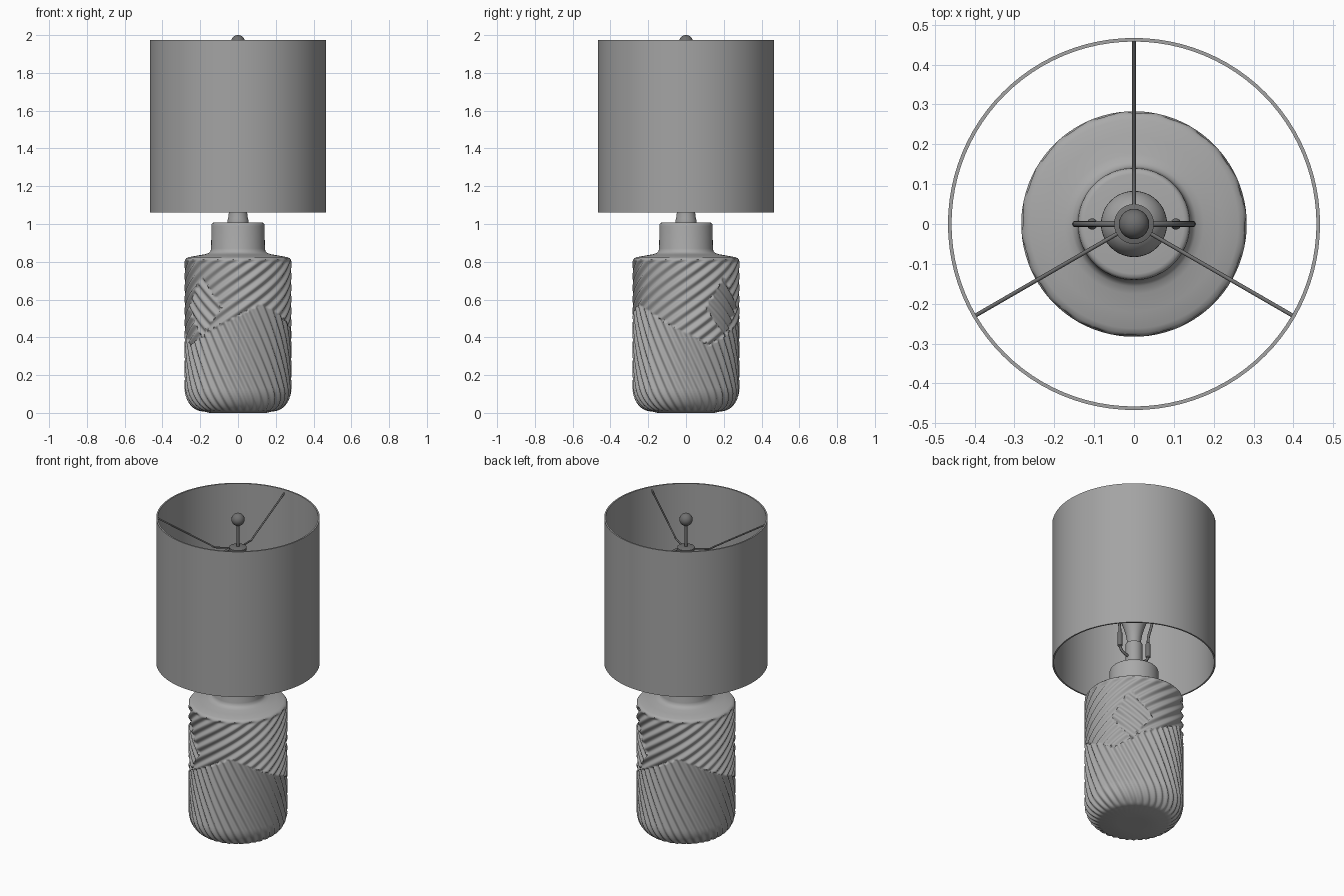
import bpy, bmesh, math
from mathutils import Vector

if "Cube" in bpy.data.objects:
    bpy.data.objects.remove(bpy.data.objects["Cube"])

def material(name, v):
    m = bpy.data.materials.new(name)
    m.diffuse_color = (v, v, v, 1)
    m.use_nodes = True
    m.node_tree.nodes["Principled BSDF"].inputs["Base Color"].default_value = m.diffuse_color
    return m

CERAMIC = material("ceramic grey", 0.40)
FABRIC = material("shade grey", 0.37)
METAL = material("dark metal", 0.16)
GLASS = material("bulb grey", 0.36)

def finish(name, bm, mat, angle=40):
    bmesh.ops.remove_doubles(bm, verts=bm.verts, dist=1e-5)
    bmesh.ops.recalc_face_normals(bm, faces=bm.faces)
    me = bpy.data.meshes.new(name)
    bm.to_mesh(me)
    bm.free()
    ob = bpy.data.objects.new(name, me)
    bpy.context.collection.objects.link(ob)
    me.materials.append(mat)
    bpy.ops.object.select_all(action='DESELECT')
    ob.select_set(True)
    bpy.context.view_layer.objects.active = ob
    bpy.ops.object.shade_smooth_by_angle(angle=math.radians(angle))
    return ob

def lathe(name, profile, mat, n=48, closed=False, offset=None, angle=40, at=(0, 0)):
    """Spin an (r, z) profile about z; offset(theta, r, z) pushes the radius."""
    bm = bmesh.new()
    rings = []
    for r, z in profile:
        ring = []
        for i in range(n):
            t = 2 * math.pi * i / n
            rr = r + (offset(t, r, z) if offset else 0)
            ring.append(bm.verts.new((at[0] + rr * math.cos(t), at[1] + rr * math.sin(t), z)))
        rings.append(ring)
    pairs = list(zip(rings, rings[1:]))
    if closed:
        pairs.append((rings[-1], rings[0]))
    for a, b in pairs:
        for i in range(n):
            j = (i + 1) % n
            bm.faces.new((a[i], a[j], b[j], b[i]))
    if not closed:
        bm.faces.new(rings[0])
        bm.faces.new(rings[-1])
    return finish(name, bm, mat, angle)

def tube(name, pts, radius, mat, n=8):
    """Sweep a round section along a path lying in a vertical plane."""
    pts = [Vector(p) for p in pts]
    d = pts[-1] - pts[0]
    side = Vector((0, 0, 1)).cross(Vector((d.x, d.y, 0))).normalized()
    bm = bmesh.new()
    rings = []
    for i, p in enumerate(pts):
        tan = (pts[min(i + 1, len(pts) - 1)] - pts[max(i - 1, 0)]).normalized()
        up = tan.cross(side).normalized()
        rings.append([bm.verts.new(p + radius * (math.cos(a) * side + math.sin(a) * up))
                      for a in (2 * math.pi * k / n for k in range(n))])
    for a, b in zip(rings, rings[1:]):
        for i in range(n):
            j = (i + 1) % n
            bm.faces.new((a[i], a[j], b[j], b[i]))
    bm.faces.new(rings[0])
    bm.faces.new(rings[-1])
    return finish(name, bm, mat, 50)

def spline(ctrl, steps=8):
    """Catmull-Rom through control points."""
    c = [Vector(p) for p in ctrl]
    c = [2 * c[0] - c[1]] + c + [2 * c[-1] - c[-2]]
    out = []
    for p0, p1, p2, p3 in zip(c, c[1:], c[2:], c[3:]):
        for s in range(steps):
            t = s / steps
            out.append(0.5 * (2 * p1 + (p2 - p0) * t + (2 * p0 - 5 * p1 + 4 * p2 - p3) * t * t
                              + (3 * p1 - p0 - 3 * p2 + p3) * t ** 3))
    return out + [c[-2]]

# Carved ribs: patches of diagonal waves, repeating every half turn
def ribs(t, r, z):
    fade = min(1, max(0, (z - 0.003) / 0.02)) * min(1, max(0, (0.815 - z) / 0.02))
    if fade == 0:
        return 0
    u = ((t + math.pi / 2) % math.pi) / math.pi            # 0 at front and back
    edge = 0.36 + 0.22 * abs(((u + 0.85) % 1) * 2 - 1)
    patch = 0.62 < u < 0.9 and abs(z - 0.56) < 0.16 * (1 - abs(u - 0.76) / 0.14)
    if patch:
        w = 24 * t + 95 * z
    elif z > edge:
        w = 20 * t - 102 * z
    else:
        w = 36 * t + 61 * z
    return fade * (0.007 * math.sin(w) - 0.007)

# Base: rounded foot, straight ribbed wall, shoulder and neck
R, F = 0.283, 0.10
prof = [(0.08, 0.008), (0.15, 0.006)]
for i in range(15):
    a = math.pi / 2 * i / 14
    prof.append((R - F + F * math.sin(a), 0.008 + 0.12 * (1 - math.cos(a))))
prof += [(R, 0.128 + 0.677 * i / 110) for i in range(1, 111)]
prof += [(0.281, 0.812), (0.274, 0.819), (0.262, 0.824), (0.22, 0.832), (0.175, 0.840),
         (0.156, 0.846), (0.146, 0.855), (0.142, 0.870), (0.141, 0.99), (0.139, 1.0),
         (0.134, 1.006), (0.125, 1.008), (0.04, 1.008)]
prof = [(0.08, 0.0), (0.15, 0.0)] + [p for p in prof[2:]]
lathe("ribbed_base", prof, CERAMIC, n=288, offset=ribs, angle=60)

# Drum shade with thin wall
lathe("drum_shade", [(0.467, 1.06), (0.467, 1.975), (0.458, 1.975), (0.458, 1.06)],
      FABRIC, n=96, closed=True)

# Socket and bulb
lathe("socket_cap", [(0.056, 1.005), (0.056, 1.018), (0.052, 1.03), (0.048, 1.065)], GLASS)
lathe("socket", [(0.048, 1.06), (0.048, 1.18), (0.04, 1.184)], GLASS)
bulb = [(0.038, 1.175), (0.041, 1.21), (0.048, 1.25), (0.060, 1.29), (0.073, 1.33)]
bulb += [(0.083 * math.cos(a), 1.385 + 0.083 * math.sin(a))
         for a in (math.radians(d) for d in range(-15, 90, 8))]
lathe("bulb", bulb, GLASS, angle=60)

# Harp: saddle, sleeves and wire loop
saddle = [(-0.105, 0, 1.18), (-0.105, 0, 1.135), (-0.085, 0, 1.105), (-0.045, 0, 1.09), (0, 0, 1.09)]
saddle += [(-x, y, z) for x, y, z in saddle[-2::-1]]
tube("harp_saddle", spline(saddle, 5), 0.008, METAL)
for s, side in ((-1, "left"), (1, "right")):
    lathe("harp_sleeve_" + side, [(0.008, 1.13), (0.014, 1.136), (0.014, 1.22), (0.008, 1.228)],
          METAL, n=16, at=(s * 0.105, 0))
loop = [(-0.105, 0, 1.2), (-0.108, 0, 1.27), (-0.135, 0, 1.37), (-0.147, 0, 1.48),
        (-0.142, 0, 1.60), (-0.115, 0, 1.70), (-0.065, 0, 1.755), (0, 0, 1.768)]
loop += [(-x, y, z) for x, y, z in loop[-2::-1]]
tube("harp_loop", spline(loop, 6), 0.008, METAL)

# Spider: hub and three bent arms
lathe("spider_hub", [(0.02, 1.768), (0.05, 1.772), (0.05, 1.788), (0.03, 1.794), (0.01, 1.794)], METAL)
for i, deg in enumerate((90, 210, 330)):
    c, s = math.cos(math.radians(deg)), math.sin(math.radians(deg))
    path = [(0.04, 1.78), (0.13, 1.78), (0.145, 1.786), (0.16, 1.796), (0.45, 1.945), (0.461, 1.953)]
    tube("spider_arm_%d" % (i + 1), [(r * c, r * s, z) for r, z in path], 0.005, METAL)

# Finial: rod and ball
lathe("finial_rod", [(0.009, 1.78), (0.009, 1.94)], METAL, n=16)
ball = [(0.038 * math.sin(math.pi * i / 16), 1.962 - 0.038 * math.cos(math.pi * i / 16))
        for i in range(17)]
ball[0], ball[-1] = (0.001, 1.924), (0.001, 2.0)
lathe("finial_ball", ball, METAL, n=32)
